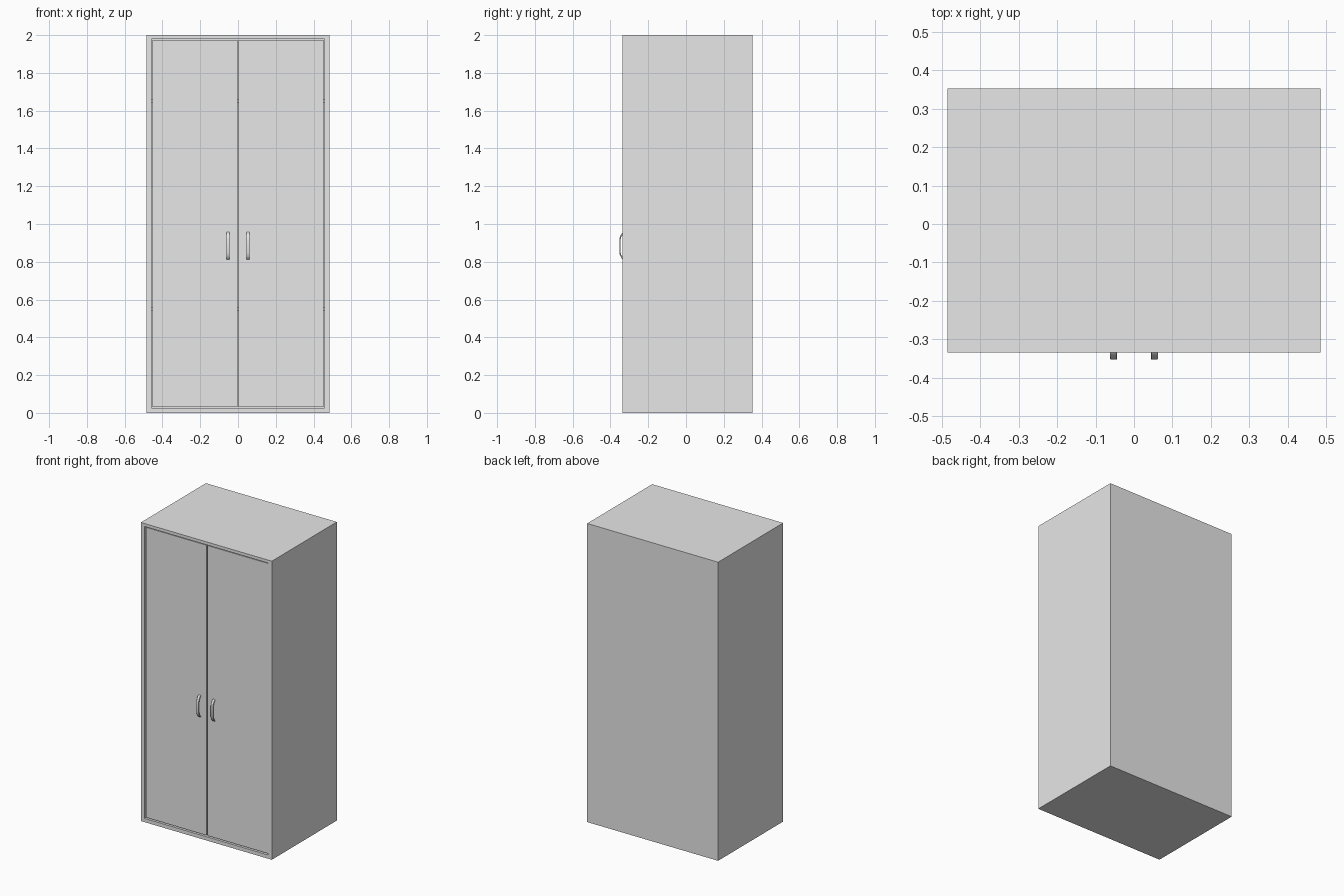
import bpy
import bmesh
from mathutils import Matrix, Vector

cube = bpy.data.objects.get("Cube")
if cube:
    bpy.data.objects.remove(cube, do_unlink=True)

grey = bpy.data.materials.new("light grey")
grey.use_nodes = True
colour = (0.8, 0.8, 0.8, 1)
grey.diffuse_color = colour
grey.node_tree.nodes["Principled BSDF"].inputs["Base Color"].default_value = colour

WIDTH, HEIGHT = 0.485, 2.0        # half width, full height
FRONT, BACK = -0.335, 0.353
SIDE, BASE, TOP = 0.458, 0.025, 1.98   # opening in the carcass
GAP = 0.006
DOOR_FRONT = FRONT + 0.006


def finish(bm, name):
    bmesh.ops.recalc_face_normals(bm, faces=bm.faces)
    mesh = bpy.data.meshes.new(name)
    bm.to_mesh(mesh)
    bm.free()
    mesh.materials.append(grey)
    obj = bpy.data.objects.new(name, mesh)
    bpy.context.collection.objects.link(obj)
    return obj


def add_box(bm, low, high):
    low, high = Vector(low), Vector(high)
    matrix = Matrix.Translation((low + high) / 2) @ Matrix.Diagonal((*(high - low), 1))
    return bmesh.ops.create_cube(bm, size=1, matrix=matrix)["verts"]


def box(name, low, high):
    bm = bmesh.new()
    add_box(bm, low, high)
    return finish(bm, name)


# Carcass: one block with its front face inset and pushed in to hollow it out
bm = bmesh.new()
add_box(bm, (-WIDTH, FRONT, 0), (WIDTH, BACK, HEIGHT))
bm.normal_update()
front = min(bm.faces, key=lambda f: f.calc_center_median().y)
bmesh.ops.inset_region(bm, faces=[front], thickness=0.02)
for v in front.verts:
    v.co.x = SIDE if v.co.x > 0 else -SIDE
    v.co.z = TOP if v.co.z > 1 else BASE
pocket = bmesh.ops.extrude_discrete_faces(bm, faces=[front])["faces"][0]
for v in pocket.verts:
    v.co.y = BACK - 0.025
finish(bm, "carcass")

# Inner shelves
for name, z in (("lower_shelf", 0.55), ("upper_shelf", 1.65)):
    box(name, (-SIDE, DOOR_FRONT + 0.04, z - 0.01), (SIDE, BACK - 0.025, z + 0.01))

# Handle outline as (y, z), bowed outward between its two feet
outer = [(DOOR_FRONT, 0.81), (-0.338, 0.815), (-0.349, 0.833), (-0.353, 0.848),
         (-0.353, 0.92), (-0.349, 0.935), (-0.338, 0.953), (DOOR_FRONT, 0.958)]
inner = [(DOOR_FRONT, 0.949), (-0.333, 0.946), (-0.343, 0.931), (-0.346, 0.918),
         (-0.346, 0.85), (-0.343, 0.837), (-0.333, 0.822), (DOOR_FRONT, 0.819)]

for side, s in (("left", 1), ("right", -1)):
    # Door leaf, slightly recessed with a narrow gap all round
    x0, x1 = sorted((s * GAP / 2, s * (SIDE - GAP)))
    box(side + "_door", (x0, DOOR_FRONT, BASE + GAP),
        (x1, DOOR_FRONT + 0.025, TOP - GAP))

    # Bow handle: extruded outline with softened edges
    bm = bmesh.new()
    count = len(outer)
    rails = [[[bm.verts.new((s * x, y, z)) for y, z in line]
              for line in (outer, inner[::-1])] for x in (0.044, 0.062)]
    (a_out, a_in), (b_out, b_in) = rails
    for i in range(count - 1):
        j = i + 1
        for quad in ((a_out[i], a_out[j], a_in[j], a_in[i]),
                     (b_out[i], b_out[j], b_in[j], b_in[i]),
                     (a_out[i], a_out[j], b_out[j], b_out[i]),
                     (a_in[i], a_in[j], b_in[j], b_in[i])):
            bm.faces.new(quad)
    for i in (0, -1):
        bm.faces.new((a_out[i], a_in[i], b_in[i], b_out[i]))
    handle = finish(bm, side + "_handle")
    bevel = handle.modifiers.new("soft edges", "BEVEL")
    bevel.width = 0.002
    bevel.segments = 2
    bevel.limit_method = "ANGLE"
    bevel.angle_limit = 1.0
    bpy.ops.object.select_all(action="DESELECT")
    handle.select_set(True)
    bpy.context.view_layer.objects.active = handle
    bpy.ops.object.shade_smooth_by_angle(angle=0.8)
